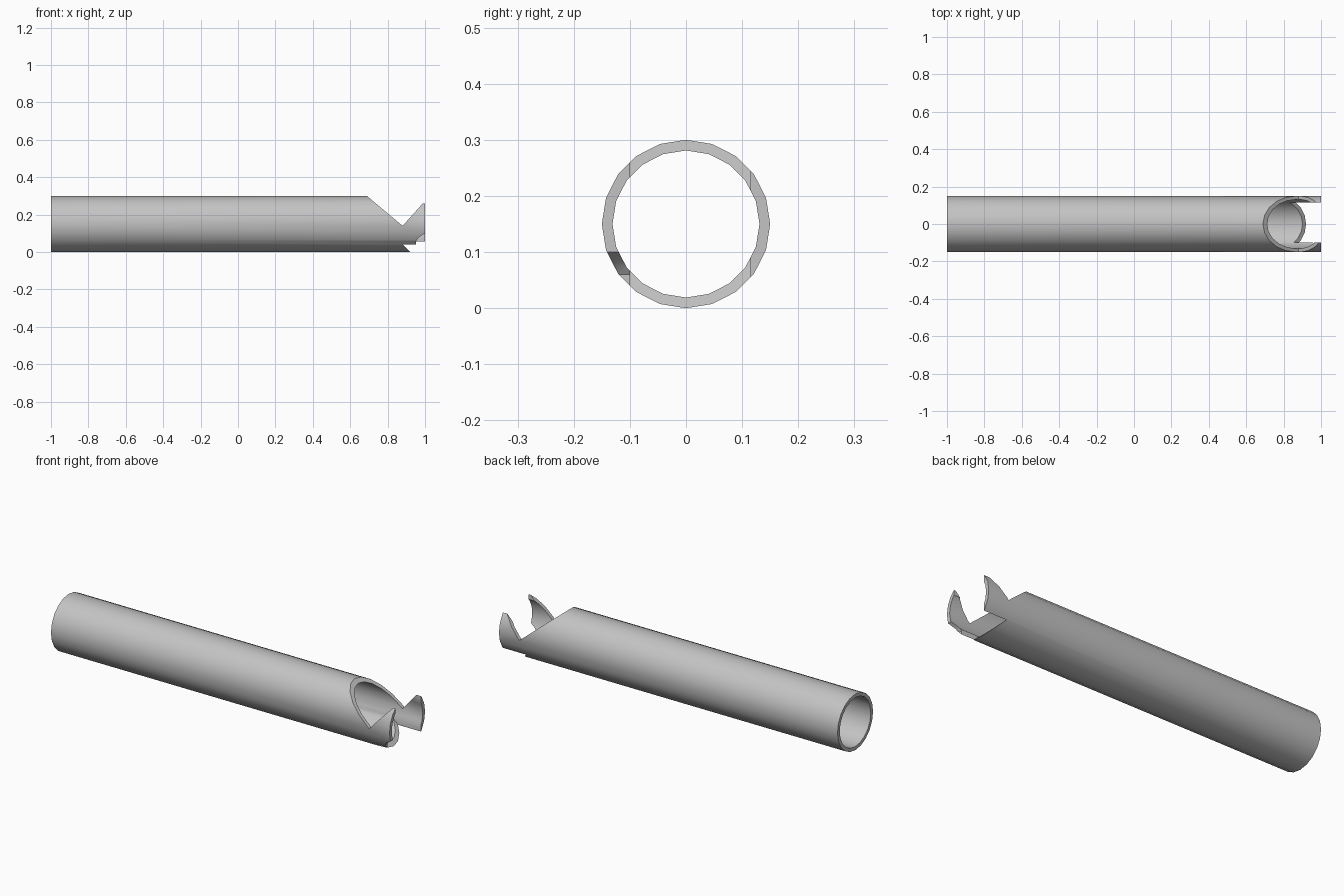
import bpy
import bmesh
import math

if "Cube" in bpy.data.objects:
    bpy.data.objects.remove(bpy.data.objects["Cube"])

OUTER, INNER, SIDES = 0.15, 0.131, 20


def make_object(name, bm):
    bmesh.ops.recalc_face_normals(bm, faces=bm.faces)
    mesh = bpy.data.meshes.new(name)
    bm.to_mesh(mesh)
    bm.free()
    obj = bpy.data.objects.new(name, mesh)
    bpy.context.collection.objects.link(obj)
    return obj


def make_tube(name):
    bm = bmesh.new()
    # Wall section swept round the long axis
    section = [(-1, OUTER), (1, OUTER), (1, INNER), (-1, INNER)]
    rings = []
    for i in range(SIDES):
        a = math.tau * i / SIDES
        rings.append([bm.verts.new((x, r * math.sin(a), OUTER + r * math.cos(a)))
                      for x, r in section])
    for i, ring in enumerate(rings):
        following = rings[(i + 1) % SIDES]
        for j in range(4):
            k = (j + 1) % 4
            bm.faces.new((ring[j], ring[k], following[k], following[j]))
    return make_object(name, bm)


def make_cutter(name, outline, y0, y1):
    # Side outline in x and z, extruded across y
    bm = bmesh.new()
    face = bm.faces.new([bm.verts.new((x, y0, z)) for x, z in outline])
    moved = bmesh.ops.extrude_face_region(bm, geom=[face])["geom"]
    verts = [v for v in moved if isinstance(v, bmesh.types.BMVert)]
    bmesh.ops.translate(bm, verts=verts, vec=(0, y1 - y0, 0))
    obj = make_object(name, bm)
    obj.hide_render = True
    return obj


tube = make_tube("notched_tube")

cutters = [
    # V notch across the top
    make_cutter("top_notch", [(0.57, 0.40), (0.88, 0.14), (1.114, 0.40)], -0.3, 0.3),
    # Slot that separates the two prongs, with a sloping end underneath
    make_cutter("prong_slot", [(0.94, -0.02), (1.1, -0.02), (1.1, 0.4),
                               (0.9, 0.4), (0.9, 0.15), (0.77, 0.15)], -0.1, 0.115),
    # Curved relief under the front prong tip
    make_cutter("front_prong_relief", [(0.953, -0.02), (0.953, 0.06), (0.967, 0.08),
                                       (1.0, 0.1), (1.1, 0.12), (1.1, -0.02)], -0.3, -0.05),
]

for cutter in cutters:
    mod = tube.modifiers.new(cutter.name, "BOOLEAN")
    mod.operation = "DIFFERENCE"
    mod.solver = "EXACT"
    mod.object = cutter

# Apply the cuts so that the new edges can be kept sharp
bpy.context.view_layer.update()
evaluated = tube.evaluated_get(bpy.context.evaluated_depsgraph_get())
cut_mesh = bpy.data.meshes.new_from_object(evaluated)
tube.modifiers.clear()
tube.data = cut_mesh
for cutter in cutters:
    bpy.data.objects.remove(cutter)

# Plain grey finish
grey = bpy.data.materials.new("grey_metal")
grey.use_nodes = True
colour = (0.55, 0.55, 0.55, 1)
grey.diffuse_color = colour
grey.node_tree.nodes["Principled BSDF"].inputs["Base Color"].default_value = colour
tube.data.materials.clear()
tube.data.materials.append(grey)

bpy.ops.object.select_all(action="DESELECT")
tube.select_set(True)
bpy.context.view_layer.objects.active = tube
bpy.ops.object.shade_smooth_by_angle(angle=math.radians(30))
